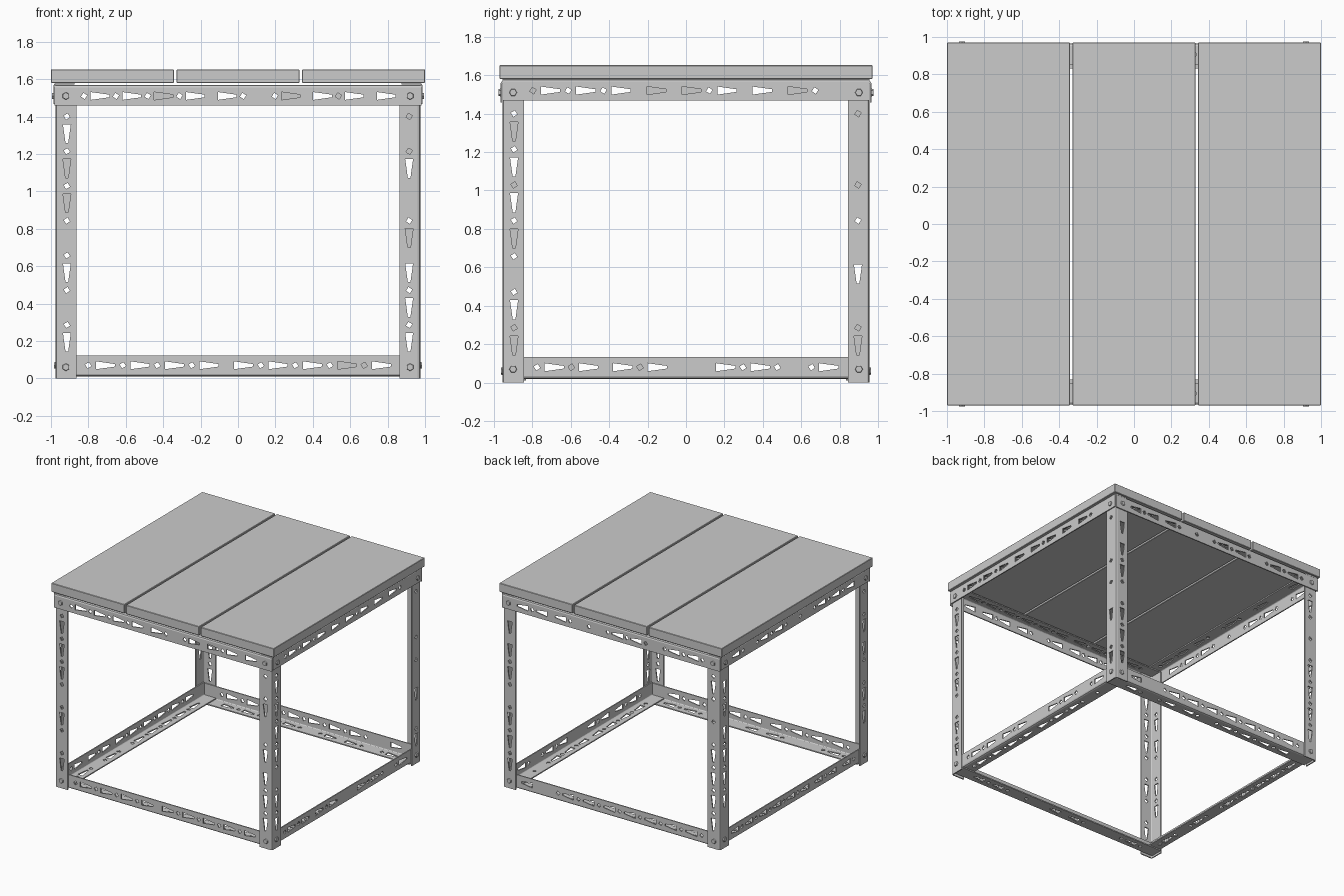
import bpy, bmesh, random
from mathutils import Vector, Matrix

if "Cube" in bpy.data.objects:
    bpy.data.objects.remove(bpy.data.objects["Cube"])

random.seed(4)
W, T, R = 0.112, 0.009, 0.014      # flange width, sheet thickness, bend radius

steel = bpy.data.materials.new("light grey steel")
steel.diffuse_color = (0.6, 0.6, 0.6, 1)
steel.use_nodes = True
steel.node_tree.nodes["Principled BSDF"].inputs["Base Color"].default_value = steel.diffuse_color


def finish(bm, name):
    bmesh.ops.recalc_face_normals(bm, faces=bm.faces[:])
    me = bpy.data.meshes.new(name)
    bm.to_mesh(me)
    bm.free()
    me.materials.append(steel)
    ob = bpy.data.objects.new(name, me)
    bpy.context.collection.objects.link(ob)
    return ob


def section(s):
    """Outer and inner point of the L section at strip coordinate s."""
    if abs(s) < 1e-6:
        return (0.3 * R, 0.3 * R), (T + 0.002, T + 0.002)
    if s > 0:
        return (s, 0), (s, T)
    return (0, -s), (T, -s)


def slotted_angle(name, corner, a, b, along, length):
    """L-shaped steel bar with tapered slots and diamond holes in both flanges."""
    # cell limits along the bar: plain end, then slot / diamond alternating
    margin = 0.13
    n = round((length - 2 * margin) / 0.175)
    pitch = (length - 2 * margin) / n
    cells = [(0, margin, None)]
    for i in range(n):
        l0 = margin + i * pitch
        cells.append((l0, l0 + 0.68 * pitch, "slot"))
        cells.append((l0 + 0.68 * pitch, l0 + pitch, "diamond"))
    cells.append((length - margin, length, None))

    quads = []
    for l0, l1, kind in cells:
        quads.append([(-R, l0), (0, l0), (0, l1), (-R, l1)])
        quads.append([(0, l0), (R, l0), (R, l1), (0, l1)])
        lm, c = (l0 + l1) / 2, 0.06
        for sg in (1, -1):
            rect = [(sg * R, l0), (sg * W, l0), (sg * W, l1), (sg * R, l1)]
            if kind is None or random.random() < 0.2:
                quads.append(rect)
                continue
            if kind == "slot":
                hole = [(c - .007, lm - .05), (c + .007, lm - .05),
                        (c + .021, lm + .05), (c - .021, lm + .05)]
            else:
                hole = [(c - .004, lm - .017), (c + .017, lm - .004),
                        (c + .004, lm + .017), (c - .017, lm + .004)]
            hole = [(sg * s, l) for s, l in hole]
            for k in range(4):
                j = (k + 1) % 4
                quads.append([rect[k], rect[j], hole[j], hole[k]])

    # two skins joined by walls on every open edge
    bm = bmesh.new()
    verts, edges = {}, {}
    m = Matrix((a, b, along)).transposed()

    def pair(p):
        key = (round(p[0], 5), round(p[1], 5))
        if key not in verts:
            verts[key] = [bm.verts.new(Vector(corner) + m @ Vector((q[0], q[1], p[1])))
                          for q in section(p[0])]
        return key

    for q in quads:
        ks = [pair(p) for p in q]
        bm.faces.new([verts[k][0] for k in ks])
        bm.faces.new([verts[k][1] for k in reversed(ks)])
        for k in range(4):
            e = (ks[k], ks[(k + 1) % 4])
            edges.setdefault(frozenset(e), []).append(e)
    for uses in edges.values():
        if len(uses) == 1:
            p, q = uses[0]
            bm.faces.new([verts[p][0], verts[p][1], verts[q][1], verts[q][0]])
    finish(bm, name)


def bolt(name, pos, axis):
    bm = bmesh.new()
    rot = Vector((0, 0, 1)).rotation_difference(Vector(axis)).to_matrix().to_4x4()
    bmesh.ops.create_cone(bm, cap_ends=True, segments=6, radius1=0.022, radius2=0.018,
                          depth=0.016, matrix=Matrix.Translation(pos) @ rot)
    finish(bm, name)


# legs and their corner bolts
for sx, side in ((-1, "left"), (1, "right")):
    for sy, end in ((-1, "front"), (1, "back")):
        tag = f"{end}_{side}"
        slotted_angle(f"{tag}_leg", (sx * .975, sy * .955, 0),
                      (-sx, 0, 0), (0, -sy, 0), (0, 0, 1), 1.56)
        bolt(f"{tag}_upper_bolt", (sx * .92, sy * .967, 1.51), (0, sy, 0))
        bolt(f"{tag}_lower_bolt", (sx * .92, sy * .956, .06), (0, sy, 0))
        bolt(f"{tag}_upper_side_bolt", (sx * .986, sy * .9, 1.51), (sx, 0, 0))
        bolt(f"{tag}_lower_side_bolt", (sx * .976, sy * .9, .07), (sx, 0, 0))

# front and back rails
for sy, end in ((-1, "front"), (1, "back")):
    slotted_angle(f"{end}_top_rail", (.98, sy * .966, 1.57),
                  (0, 0, -1), (0, -sy, 0), (-1, 0, 0), 1.96)
    slotted_angle(f"{end}_bottom_rail", (.96, sy * .944, .01),
                  (0, 0, 1), (0, -sy, 0), (-1, 0, 0), 1.92)

# side rails
for sx, side in ((-1, "left"), (1, "right")):
    slotted_angle(f"{side}_top_rail", (sx * .986, .956, 1.58),
                  (0, 0, -1), (-sx, 0, 0), (0, -1, 0), 1.912)
    slotted_angle(f"{side}_bottom_rail", (sx * .964, .934, .02),
                  (0, 0, 1), (-sx, 0, 0), (0, -1, 0), 1.868)

# three top planks
for i, tag in ((-1, "left"), (0, "middle"), (1, "right")):
    bm = bmesh.new()
    bmesh.ops.create_cube(bm, size=1)
    bmesh.ops.scale(bm, vec=(0.657, 1.94, 0.072), verts=bm.verts)
    bmesh.ops.translate(bm, vec=(i * 0.6715, 0, 1.616), verts=bm.verts)
    bmesh.ops.bevel(bm, geom=bm.edges[:], offset=0.003, segments=1, affect='EDGES')
    finish(bm, f"{tag}_plank")
